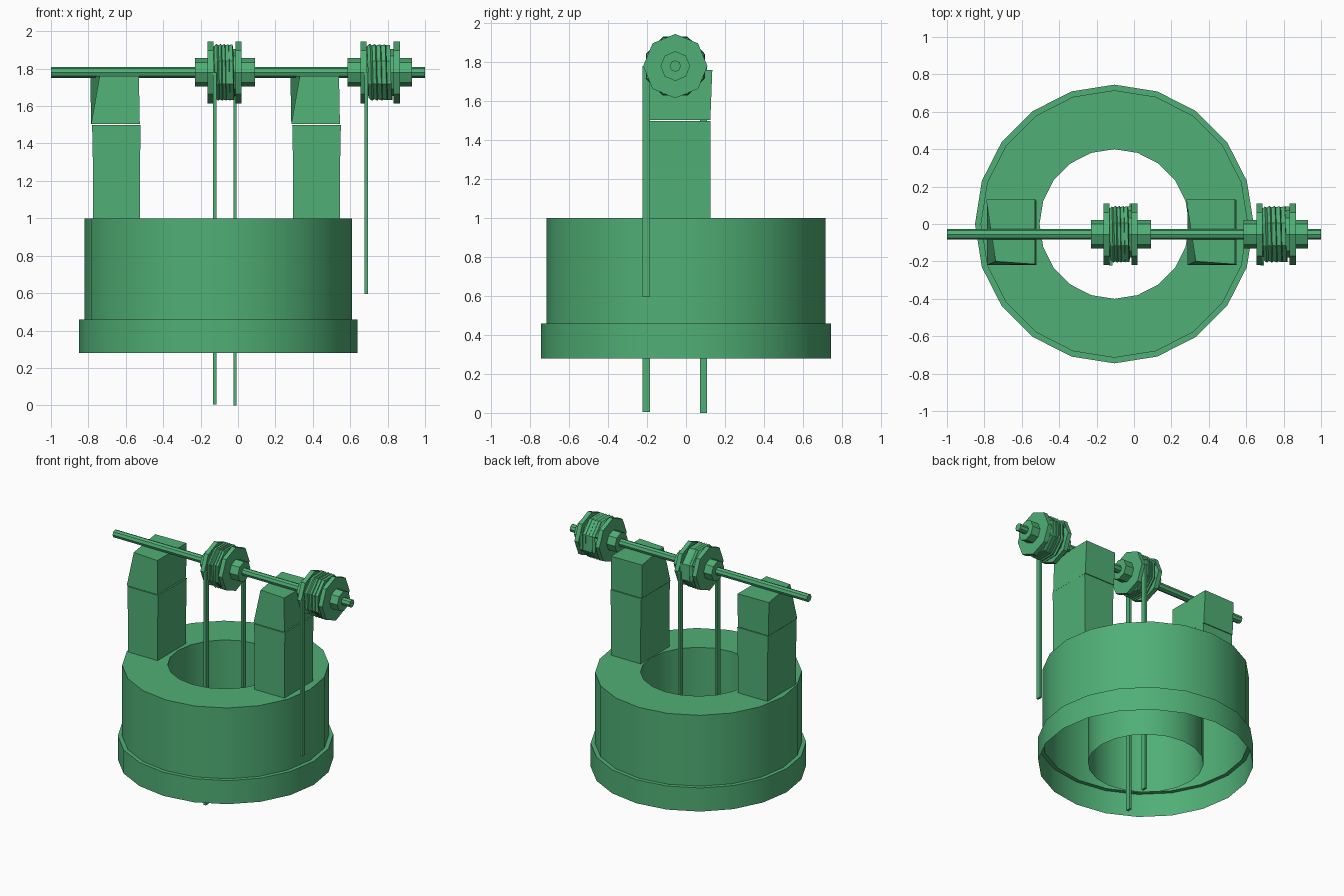
import bpy, bmesh, math
from mathutils import Matrix, Vector

if "Cube" in bpy.data.objects:
    bpy.data.objects.remove(bpy.data.objects["Cube"], do_unlink=True)

green = bpy.data.materials.new("green")
green.use_nodes = True
green.diffuse_color = (0.08, 0.43, 0.18, 1)
green.node_tree.nodes["Principled BSDF"].inputs["Base Color"].default_value = green.diffuse_color

AXLE_Y, AXLE_Z = -0.055, 1.78


def finish(name, bm):
    bmesh.ops.recalc_face_normals(bm, faces=bm.faces)
    mesh = bpy.data.meshes.new(name)
    bm.to_mesh(mesh)
    bm.free()
    mesh.materials.append(green)
    obj = bpy.data.objects.new(name, mesh)
    bpy.context.collection.objects.link(obj)
    return obj


def add_rod(bm, x0, x1, radius, sides=8):
    """Faceted cylinder along the axle line."""
    place = Matrix.Translation(((x0 + x1) / 2, AXLE_Y, AXLE_Z)) @ Matrix.Rotation(math.pi / 2, 4, 'Y')
    bmesh.ops.create_cone(bm, cap_ends=True, segments=sides, radius1=radius,
                          radius2=radius, depth=x1 - x0, matrix=place)


def add_block(bm, bottom, top, z0, z1):
    """Six-sided block between two corner outlines."""
    low = [bm.verts.new((x, y, z0)) for x, y in bottom]
    high = [bm.verts.new((x, y, z1)) for x, y in top]
    bm.faces.new(low)
    bm.faces.new(high)
    for i in range(4):
        j = (i + 1) % 4
        bm.faces.new((low[i], low[j], high[j], high[i]))


def rect(x0, x1, y0, y1):
    return [(x0, y0), (x1, y0), (x1, y1), (x0, y1)]


# Well body: collar, outer wall, rim and inner shaft, open underneath
bm = bmesh.new()
profile = [(0.745, 0.28), (0.745, 0.46), (0.715, 0.46), (0.715, 1), (0.4, 1), (0.4, 0.28)]
verts = [bm.verts.new((r, 0, z)) for r, z in profile]
edges = [bm.edges.new(pair) for pair in zip(verts, verts[1:])]
bmesh.ops.spin(bm, geom=verts + edges, cent=(0, 0, 0), axis=(0, 0, 1),
               angle=math.tau, steps=20, use_merge=True)
bmesh.ops.remove_doubles(bm, verts=bm.verts, dist=0.001)
well = finish("well_body", bm)
well.location.x = -0.105
bpy.context.view_layer.objects.active = well
well.select_set(True)
bpy.ops.object.shade_smooth_by_angle(angle=math.radians(30))
well.select_set(False)

# Posts: three stacked stones each, the top one slightly skewed
for name, x in (("right_post", -0.65), ("left_post", 0.42)):
    bm = bmesh.new()
    base = rect(-0.125, 0.125, -0.22, 0.125)
    middle = rect(-0.13, 0.13, -0.22, 0.125)
    cap_low = rect(-0.135, 0.125, -0.22, 0.125)
    cap_top = [(-0.09, -0.2), (0.12, -0.215), (0.12, 0.135), (-0.14, 0.13)]
    add_block(bm, base, base, 1.0, 1.25)
    add_block(bm, base, middle, 1.25, 1.498)
    add_block(bm, cap_low, cap_top, 1.503, 1.76)
    finish(name, bm).location.x = x

# Axle
bm = bmesh.new()
add_rod(bm, -1, 1, 0.029)
finish("axle", bm)


def spool(name, hub0, hub1, flange0, flange1):
    thick = 0.033
    bm = bmesh.new()
    add_rod(bm, hub0, hub1, 0.076)
    add_rod(bm, flange0, flange0 + thick, 0.165)
    add_rod(bm, flange1 - thick, flange1, 0.165)
    add_rod(bm, flange0 + thick, flange1 - thick, 0.125)
    finish(name, bm)

    # Rope wound on the spool as an eight-sided helix
    turns, sides = 5, 8
    start, end = flange0 + thick + 0.012, flange1 - thick - 0.012
    curve = bpy.data.curves.new(name + "_winding", 'CURVE')
    curve.dimensions = '3D'
    curve.bevel_depth = 0.016
    curve.bevel_resolution = 0
    curve.use_fill_caps = True
    path = curve.splines.new('POLY')
    count = turns * sides
    path.points.add(count)
    for i, point in enumerate(path.points):
        a = math.tau * i / sides + math.pi / 8
        point.co = (start + (end - start) * i / count, AXLE_Y + 0.148 * math.cos(a),
                    AXLE_Z + 0.148 * math.sin(a), 1)
    curve.materials.append(green)
    rope = bpy.data.objects.new(name + "_winding", curve)
    bpy.context.collection.objects.link(rope)
    bpy.context.view_layer.objects.active = rope
    rope.select_set(True)
    bpy.ops.object.convert(target='MESH')
    bpy.ops.object.shade_flat()
    rope.select_set(False)


spool("center_spool", -0.23, 0.09, -0.163, 0.02)
spool("side_spool", 0.585, 0.93, 0.655, 0.865)

# Hanging ropes
for name, x, y, bottom in (("front_rope", -0.125, -0.203, 0.005),
                           ("back_rope", -0.016, 0.09, 0),
                           ("side_rope", 0.686, -0.203, 0.595)):
    bm = bmesh.new()
    outline = rect(x - 0.009, x + 0.009, y - 0.019, y + 0.019)
    add_block(bm, outline, outline, bottom, AXLE_Z)
    finish(name, bm)
